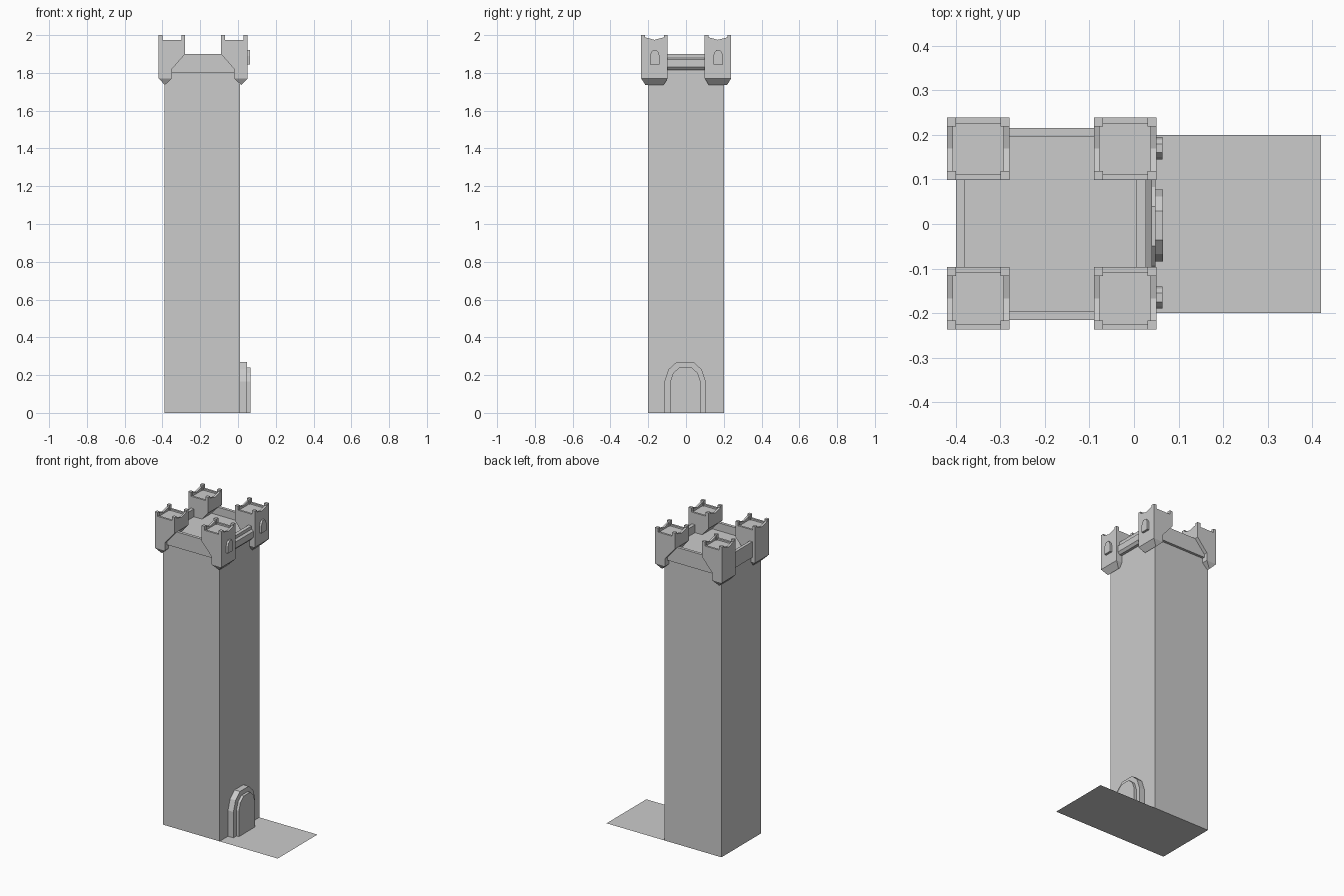
import bpy, bmesh
from mathutils import Vector

if "Cube" in bpy.data.objects:
    bpy.data.objects.remove(bpy.data.objects["Cube"])


def finish(name, bm):
    bmesh.ops.recalc_face_normals(bm, faces=bm.faces)
    me = bpy.data.meshes.new(name)
    bm.to_mesh(me)
    bm.free()
    ob = bpy.data.objects.new(name, me)
    bpy.context.collection.objects.link(ob)
    return ob


def add_prism(bm, pts, axis, a, b):
    """Extrude a profile along x (pts = y,z) or along y (pts = x,z)."""
    def at(p, t):
        return (t, p[0], p[1]) if axis == 'x' else (p[0], t, p[1])
    lo = [bm.verts.new(at(p, a)) for p in pts]
    hi = [bm.verts.new(at(p, b)) for p in pts]
    bm.faces.new(lo)
    bm.faces.new(hi[::-1])
    n = len(pts)
    for i in range(n):
        j = (i + 1) % n
        bm.faces.new((lo[i], hi[i], hi[j], lo[j]))


def add_box(bm, x0, x1, y0, y1, z0, z1):
    add_prism(bm, [(x0, z0), (x1, z0), (x1, z1), (x0, z1)], 'y', y0, y1)


def box(name, *dims):
    bm = bmesh.new()
    add_box(bm, *dims)
    return finish(name, bm)


def prism(name, pts, axis, a, b):
    bm = bmesh.new()
    add_prism(bm, pts, axis, a, b)
    return finish(name, bm)


def arch(c, half, z0, spring, top):
    """Faceted arch outline in y,z."""
    h = top - spring
    right = [(half, z0), (half, spring), (half * 0.8, spring + h * 0.62), (half * 0.4, top)]
    return [(c + y, z) for y, z in right] + [(c - y, z) for y, z in right[::-1]]


# Shaft and ground path
box("tower_shaft", -0.39, 0.01, -0.2, 0.2, 0, 1.85)
bm = bmesh.new()
bm.faces.new([bm.verts.new(p) for p in
              ((0.01, -0.2, 0), (0.42, -0.2, 0), (0.42, 0.2, 0), (0.01, 0.2, 0))])
finish("ground_path", bm)

# Door and surround
prism("door_surround", arch(-0.005, 0.11, 0, 0.165, 0.27), 'x', -0.1, 0.048)
prism("door", arch(-0.003, 0.081, 0, 0.165, 0.24), 'x', -0.1, 0.065)

# Parapet walls
for s, n in ((-1, "front"), (1, "back")):
    y0, y1 = sorted((s * 0.197, s * 0.216))
    box(n + "_parapet", -0.36, -0.01, y0, y1, 1.8, 1.9)
box("left_parapet", -0.40, -0.38, -0.15, 0.15, 1.8, 1.9)
box("right_parapet", 0.004, 0.027, -0.15, 0.15, 1.82, 1.9)
prism("right_parapet_ledge", [(0.005, 1.815), (0.027, 1.815), (0.04, 1.83),
                              (0.04, 1.87), (0.027, 1.88), (0.005, 1.88)], 'y', -0.11, 0.11)


def turret(name, cx, cy, side):
    """Bracketed corner turret; side is the outward x direction."""
    bm = bmesh.new()
    X = lambda u: cx + side * u
    y0, y1 = cy - 0.07, cy + 0.07
    # body with the inner lower corner cut away
    add_prism(bm, [(X(0.07), 1.77), (X(0.07), 1.965), (X(-0.07), 1.965),
                   (X(-0.07), 1.9), (X(0.0), 1.82), (X(0.0), 1.77)], 'y', y0, y1)
    # hipped underside
    ring = [bm.verts.new(p) for p in ((X(0), y0, 1.77), (X(0.07), y0, 1.77),
                                      (X(0.07), y1, 1.77), (X(0), y1, 1.77))]
    a = bm.verts.new((X(0.037), y0 + 0.022, 1.736))
    b = bm.verts.new((X(0.037), y1 - 0.022, 1.736))
    for f in ((ring[0], ring[1], a), (ring[2], ring[3], b),
              (ring[1], ring[2], b, a), (ring[3], ring[0], a, b)):
        bm.faces.new(f)
    # battlement rim: flat on the y sides, dipped on the x sides
    t = 0.013
    for s in (-1, 1):
        ya, yb = sorted((cy + s * 0.07, cy + s * (0.07 - t)))
        add_box(bm, cx - 0.07, cx + 0.07, ya, yb, 1.955, 1.975)
        xa, xb = sorted((cx + s * 0.07, cx + s * (0.07 - t)))
        add_prism(bm, [(y0, 1.955), (y1, 1.955), (y1, 1.995), (y1 - 0.02, 1.988),
                       (cy, 1.975), (y0 + 0.02, 1.988), (y0, 1.995)], 'x', xa, xb)
        for q in (-1, 1):
            px, py = cx + s * 0.06, cy + q * 0.06
            add_box(bm, px - 0.01, px + 0.01, py - 0.01, py + 0.01, 1.955, 2.0)
    finish(name, bm)


for cx, sx, nx in ((-0.35, -1, "left"), (-0.02, 1, "right")):
    for cy, ny in ((-0.167, "front"), (0.169, "back")):
        turret(f"{ny}_{nx}_turret", cx, cy, sx)

# Arched turret windows
for cy, n in ((-0.165, "front"), (0.17, "back")):
    prism(n + "_turret_window", arch(cy, 0.025, 1.845, 1.89, 1.92), 'x', 0.03, 0.064)
